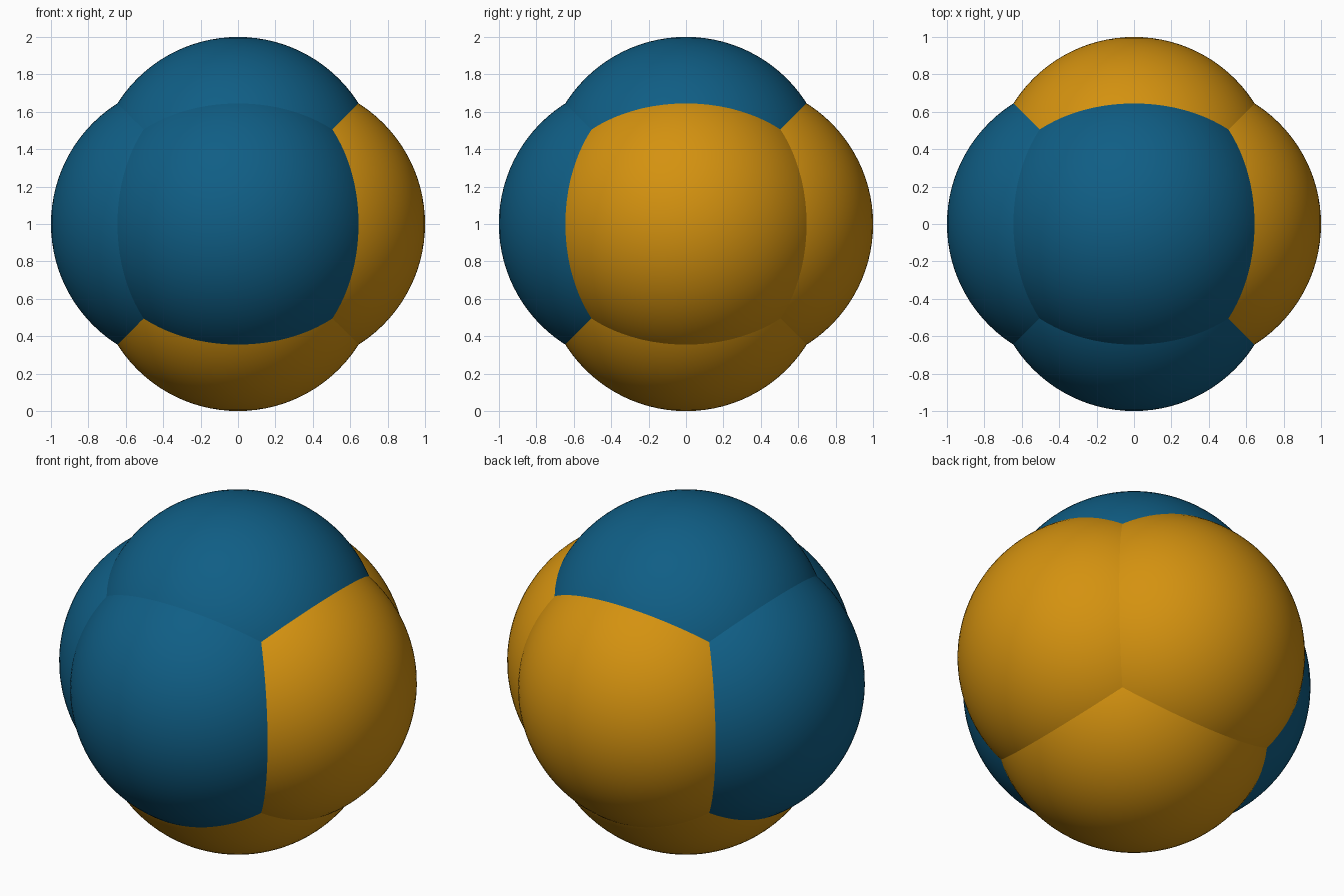
import bpy
from mathutils import Vector

cube = bpy.data.objects.get("Cube")
if cube:
    bpy.data.objects.remove(cube, do_unlink=True)


def make_material(name, color):
    mat = bpy.data.materials.new(name)
    mat.use_nodes = True
    mat.diffuse_color = color
    bsdf = next(n for n in mat.node_tree.nodes if n.type == 'BSDF_PRINCIPLED')
    bsdf.inputs["Base Color"].default_value = color
    return mat


blue = make_material("deep_blue", (0.005, 0.112, 0.235, 1))
orange = make_material("amber_orange", (0.658, 0.287, 0.005, 1))

OFFSET = 0.237          # lobe centre distance from the middle
RADIUS = 1 - OFFSET     # lobes reach one unit from the middle
MIDDLE = Vector((0, 0, 1))


def make_lobe(name, direction, mat):
    """A smooth round lobe with its pole pointing outwards."""
    axis = Vector(direction)
    bpy.ops.mesh.primitive_uv_sphere_add(
        segments=96, ring_count=48, radius=RADIUS,
        location=MIDDLE + axis * OFFSET,
        rotation=axis.to_track_quat('Z', 'Y').to_euler())
    lobe = bpy.context.object
    lobe.name = name
    lobe.data.materials.append(mat)
    bpy.ops.object.shade_smooth()


# Three opposing pairs of lobes, one blue and one orange in each
make_lobe("right_lobe", (-1, 0, 0), blue)
make_lobe("left_lobe", (1, 0, 0), orange)
make_lobe("front_lobe", (0, -1, 0), blue)
make_lobe("back_lobe", (0, 1, 0), orange)
make_lobe("top_lobe", (0, 0, 1), blue)
make_lobe("bottom_lobe", (0, 0, -1), orange)
